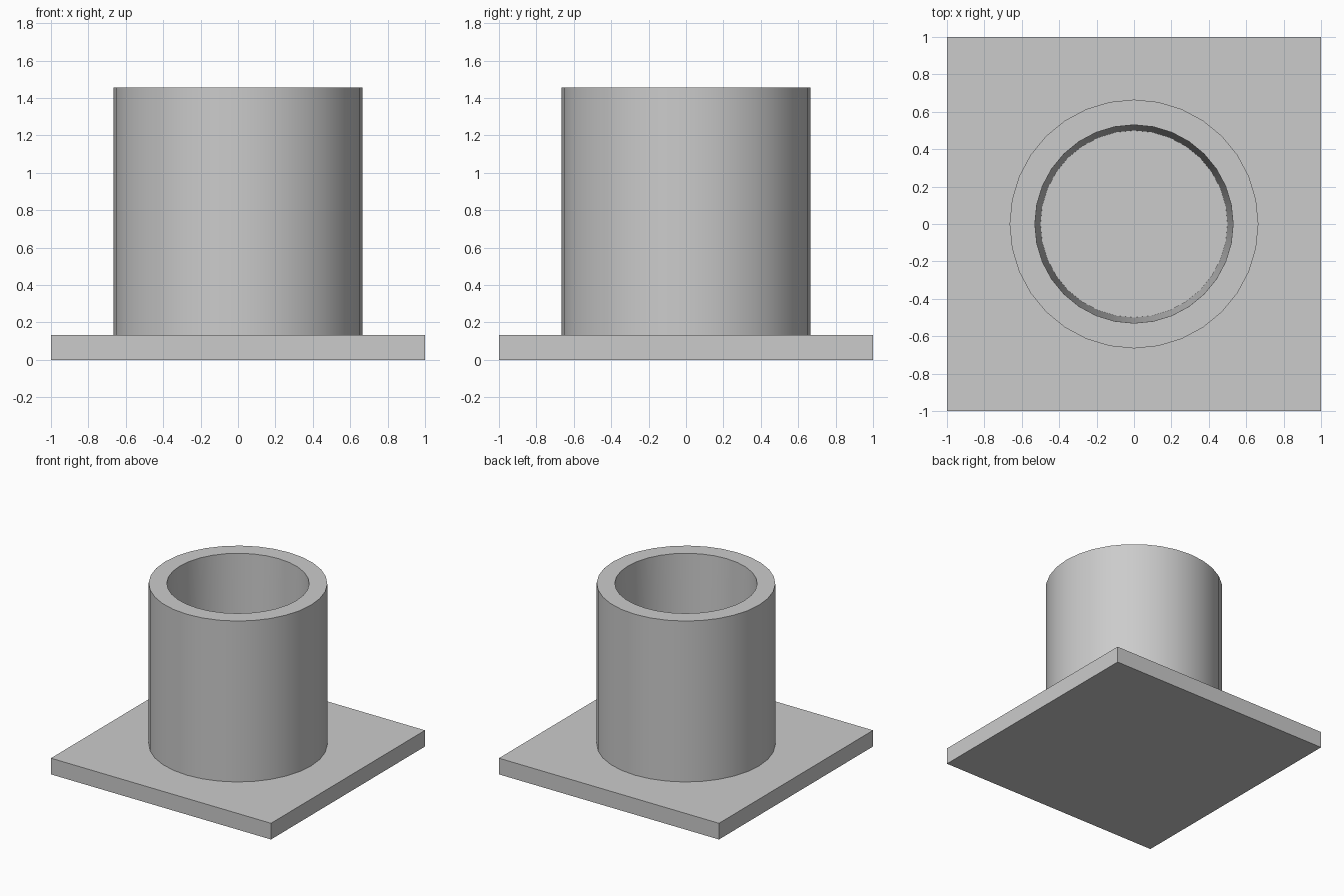
import bpy
import bmesh
from math import cos, sin, pi, radians

cube = bpy.data.objects.get("Cube")
if cube:
    bpy.data.objects.remove(cube, do_unlink=True)

SIDES = 32
PLATE_TOP = 0.133
TUBE_TOP = 1.455

grey = bpy.data.materials.new("plain_grey")
grey.use_nodes = True
colour = (0.6, 0.6, 0.6, 1)
grey.diffuse_color = colour
grey.node_tree.nodes["Principled BSDF"].inputs["Base Color"].default_value = colour


def add_object(name, bm):
    bmesh.ops.recalc_face_normals(bm, faces=bm.faces)
    mesh = bpy.data.meshes.new(name)
    bm.to_mesh(mesh)
    bm.free()
    mesh.materials.append(grey)
    obj = bpy.data.objects.new(name, mesh)
    bpy.context.collection.objects.link(obj)
    return obj


# Square base plate
bm = bmesh.new()
bmesh.ops.create_cube(bm, size=1)
bmesh.ops.scale(bm, vec=(2, 2, PLATE_TOP), verts=bm.verts)
bmesh.ops.translate(bm, vec=(0, 0, PLATE_TOP / 2), verts=bm.verts)
add_object("base_plate", bm)

# Open tube with a bore that narrows slightly towards the plate
profile = [(0.665, PLATE_TOP), (0.665, TUBE_TOP), (0.53, TUBE_TOP), (0.50, PLATE_TOP)]
bm = bmesh.new()
rings = []
for radius, z in profile:
    angles = [2 * pi * i / SIDES for i in range(SIDES)]
    rings.append([bm.verts.new((radius * cos(a), radius * sin(a), z)) for a in angles])
for lower, upper in zip(rings, rings[1:]):
    for i in range(SIDES):
        j = (i + 1) % SIDES
        bm.faces.new((lower[i], lower[j], upper[j], upper[i]))
tube = add_object("tube", bm)

# Smooth walls with crisp rims
bpy.ops.object.select_all(action='DESELECT')
tube.select_set(True)
bpy.context.view_layer.objects.active = tube
bpy.ops.object.shade_smooth_by_angle(angle=radians(30))
